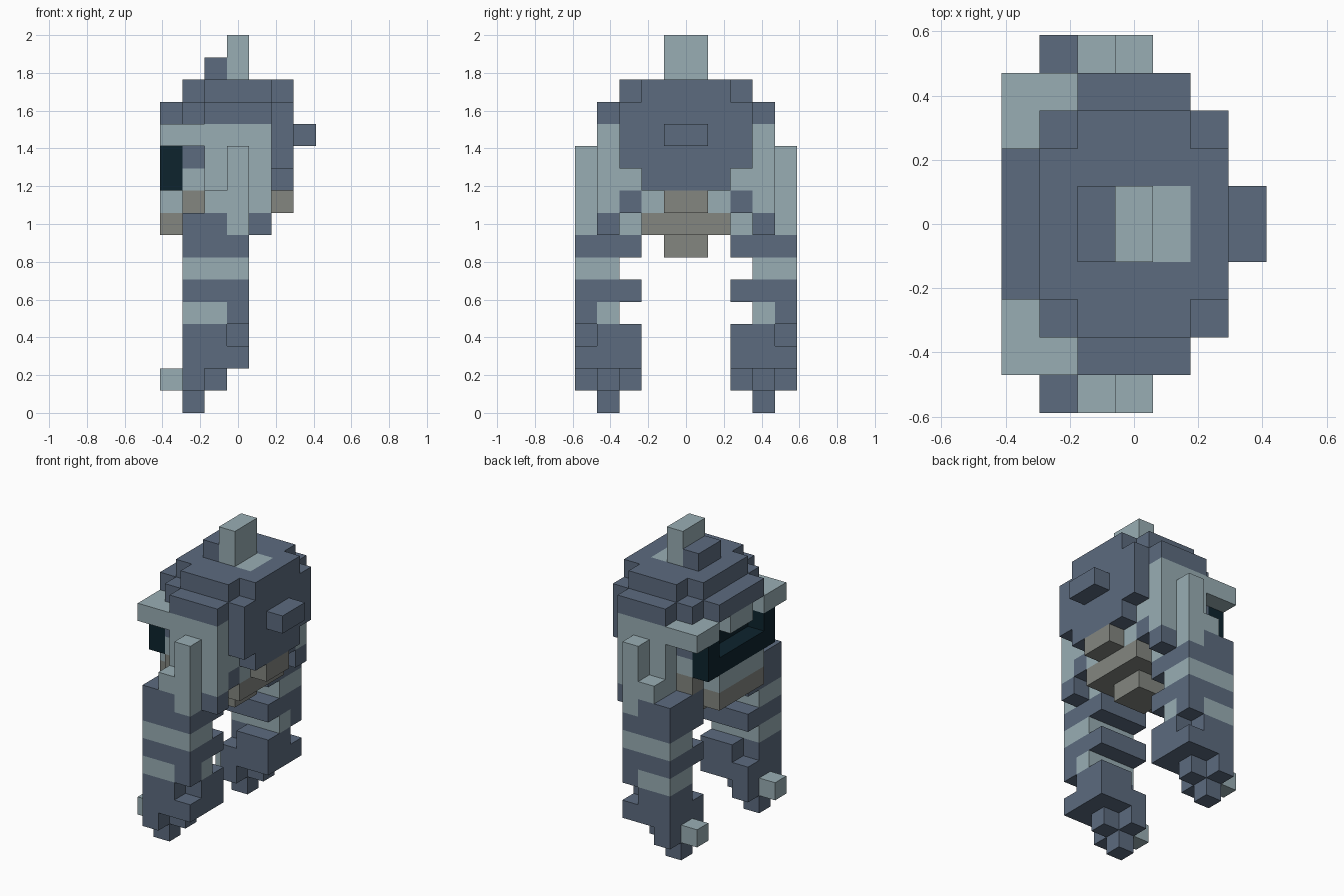
import bpy, bmesh
from mathutils import Vector

cube = bpy.data.objects.get("Cube")
if cube:
    bpy.data.objects.remove(cube, do_unlink=True)

UNIT = 2 / 17                      # edge of one block
ORIGIN = Vector((-3.5, -5, 0))     # grid corner, in blocks
COLOURS = {
    "slate": (0.107, 0.147, 0.212),
    "pale": (0.318, 0.423, 0.456),
    "stone": (0.227, 0.238, 0.216),
    "black": (0.004, 0.017, 0.027),
}
NAMES = list(COLOURS)
materials = []
for name, rgb in COLOURS.items():
    mat = bpy.data.materials.new(name)
    mat.use_nodes = True
    mat.diffuse_color = (*rgb, 1)
    bsdf = mat.node_tree.nodes["Principled BSDF"]
    bsdf.inputs["Base Color"].default_value = (*rgb, 1)
    bsdf.inputs["Roughness"].default_value = 0.8
    materials.append(mat)

grid = {}


def fill(part, colour, xs, ys, zs):
    """Fill an inclusive block range and its mirror image across y."""
    span = lambda r: range(r[0], r[1] + 1) if isinstance(r, tuple) else (r,)
    for i in span(xs):
        for j in span(ys):
            for k in span(zs):
                grid[i, j, k] = (part, colour)
                grid[i, 9 - j, k] = (part, colour)


# Helmet: dome, rear plate, stepped crown and knob
fill("helmet", "slate", (1, 5), (3, 4), (10, 14))
fill("helmet", "slate", (1, 5), 2, (11, 13))
fill("helmet", "slate", (2, 4), 2, 14)
fill("helmet", "slate", (2, 4), 1, 13)
fill("helmet", "slate", 0, (3, 4), 13)
fill("helmet", "pale", 4, 4, 14)
fill("rear_knob", "slate", 6, 4, 12)

# Crest
fill("crest", "pale", 3, 4, (15, 16))
fill("crest", "slate", 2, 4, 15)

# Side panels and brow
fill("side_panel", "pale", (2, 4), 1, (9, 12))
fill("side_panel", "pale", (1, 4), 2, 10)
fill("side_panel", "slate", (2, 4), 2, 9)
fill("brow", "pale", (0, 1), 1, 12)
fill("brow", "pale", 0, 2, 12)
fill("brow", "pale", 0, 4, 12)

# Visor with recessed slot
fill("visor", "black", 0, (2, 4), 10)
fill("visor", "black", 0, 2, 11)
fill("visor", "black", 1, (3, 4), (11, 12))

# Jaw and underside
fill("jaw", "pale", (0, 4), 3, 9)
fill("jaw", "pale", 0, 4, 9)
fill("jaw", "stone", (1, 5), 4, 9)
fill("jaw", "stone", 1, 2, 9)
fill("jaw", "stone", (0, 4), (3, 4), 8)
fill("jaw", "stone", (2, 3), 4, 7)

# Shoulders and upright ribs
fill("shoulder", "slate", (1, 2), 0, 8)
fill("shoulder", "slate", (1, 4), 1, 8)
fill("shoulder", "slate", 1, 2, 8)
fill("shoulder", "pale", (2, 3), 2, 8)
fill("rib", "pale", 3, 0, (8, 11))
fill("rib", "pale", 2, 0, 9)

# Banded limbs
fill("limb", "slate", (1, 3), (0, 2), 7)
fill("limb", "pale", (1, 3), (0, 1), 6)
fill("limb", "slate", (1, 3), (0, 2), 5)
fill("limb", "pale", (1, 3), (0, 1), 4)
fill("limb", "slate", 3, 0, 4)

# Feet with toe
fill("foot", "slate", (1, 2), (0, 1), 3)
fill("foot", "slate", 3, 1, 3)
fill("foot", "slate", (2, 3), 2, 3)
fill("foot", "slate", (1, 3), (0, 2), 2)
fill("foot", "slate", 1, (0, 2), 1)
fill("foot", "slate", 2, 1, 1)
fill("foot", "slate", 1, 1, 0)
fill("toe", "pale", 0, 1, 1)


def build(part):
    """Make one object from the exposed block faces of a part."""
    bm = bmesh.new()
    for cell, (owner, colour) in grid.items():
        if owner != part:
            continue
        centre = Vector(cell) + Vector((0.5, 0.5, 0.5)) + ORIGIN
        for axis in range(3):
            for side in (-1, 1):
                n = Vector((0, 0, 0))
                n[axis] = side
                if tuple(int(a + b) for a, b in zip(cell, n)) in grid:
                    continue
                u = Vector((0, 0, 0))
                u[(axis + 1) % 3] = 1
                v = n.cross(u)
                corners = [n - u - v, n + u - v, n + u + v, n - u + v]
                face = bm.faces.new(
                    [bm.verts.new((centre + c / 2) * UNIT) for c in corners])
                face.material_index = NAMES.index(colour)
    bmesh.ops.remove_doubles(bm, verts=bm.verts, dist=0.001)
    bmesh.ops.dissolve_limit(bm, angle_limit=0.01, verts=bm.verts,
                             edges=bm.edges, delimit={"MATERIAL"})
    mesh = bpy.data.meshes.new(part)
    bm.to_mesh(mesh)
    bm.free()
    for mat in materials:
        mesh.materials.append(mat)
    bpy.context.collection.objects.link(bpy.data.objects.new(part, mesh))


for part in sorted({owner for owner, _ in grid.values()}):
    build(part)
